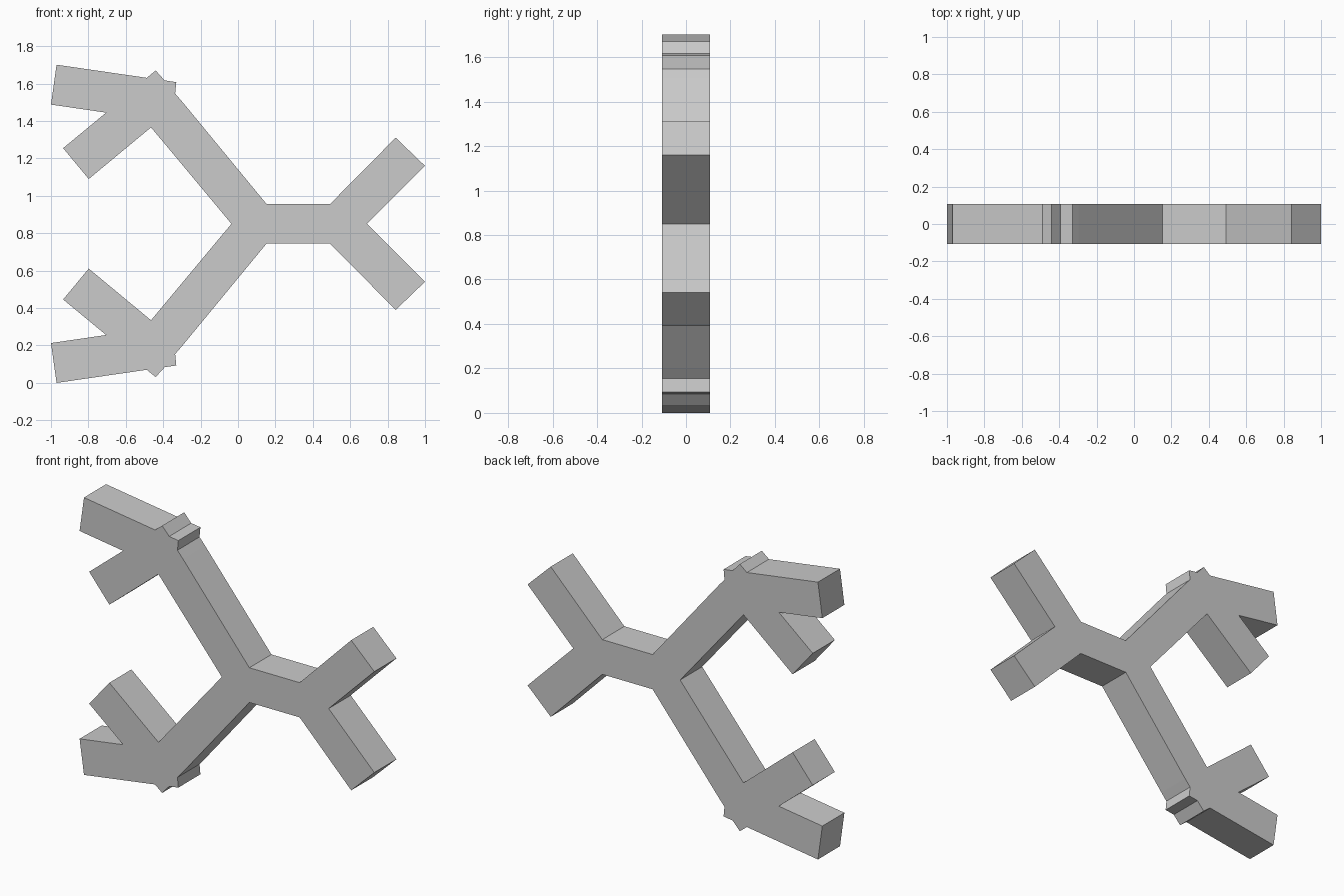
import bpy, bmesh

if "Cube" in bpy.data.objects:
    bpy.data.objects.remove(bpy.data.objects["Cube"])

MID_Z = 0.8505   # mirror line of the frame
DEPTH = 0.214    # thickness of every bar

# Upper half of the fused bar outline (x, z), from right notch to left notch
upper = [
    (0.69, MID_Z),
    (1.0, 1.16), (0.843, 1.311),                    # right arm end
    (0.493, 0.957), (0.152, 0.957),                 # centre bar
    (-0.298, 1.503), (-0.336, 1.547),               # long diagonal bar
    (-0.330, 1.608), (-0.392, 1.617),               # overlapping bar ends
    (-0.440, 1.670), (-0.488, 1.631),
    (-0.970, 1.701), (-1.0, 1.488),                 # outer left arm end
    (-0.705, 1.445),
    (-0.935, 1.255), (-0.798, 1.090),               # inner left arm end
    (-0.465, 1.366),
    (-0.035, MID_Z),
]
# Lower half is the reflection of the upper half
lower = [(x, 2 * MID_Z - z) for x, z in reversed(upper[1:-1])]

# Extrude the outline through the thickness
bm = bmesh.new()
face = bm.faces.new([bm.verts.new((x, -DEPTH / 2, z)) for x, z in upper + lower])
result = bmesh.ops.extrude_face_region(bm, geom=[face], use_keep_orig=True)
moved = [g for g in result["geom"] if isinstance(g, bmesh.types.BMVert)]
bmesh.ops.translate(bm, verts=moved, vec=(0, DEPTH, 0))
bmesh.ops.recalc_face_normals(bm, faces=bm.faces)

mesh = bpy.data.meshes.new("branching_frame")
bm.to_mesh(mesh)
bm.free()
frame = bpy.data.objects.new("branching_frame", mesh)
bpy.context.collection.objects.link(frame)
